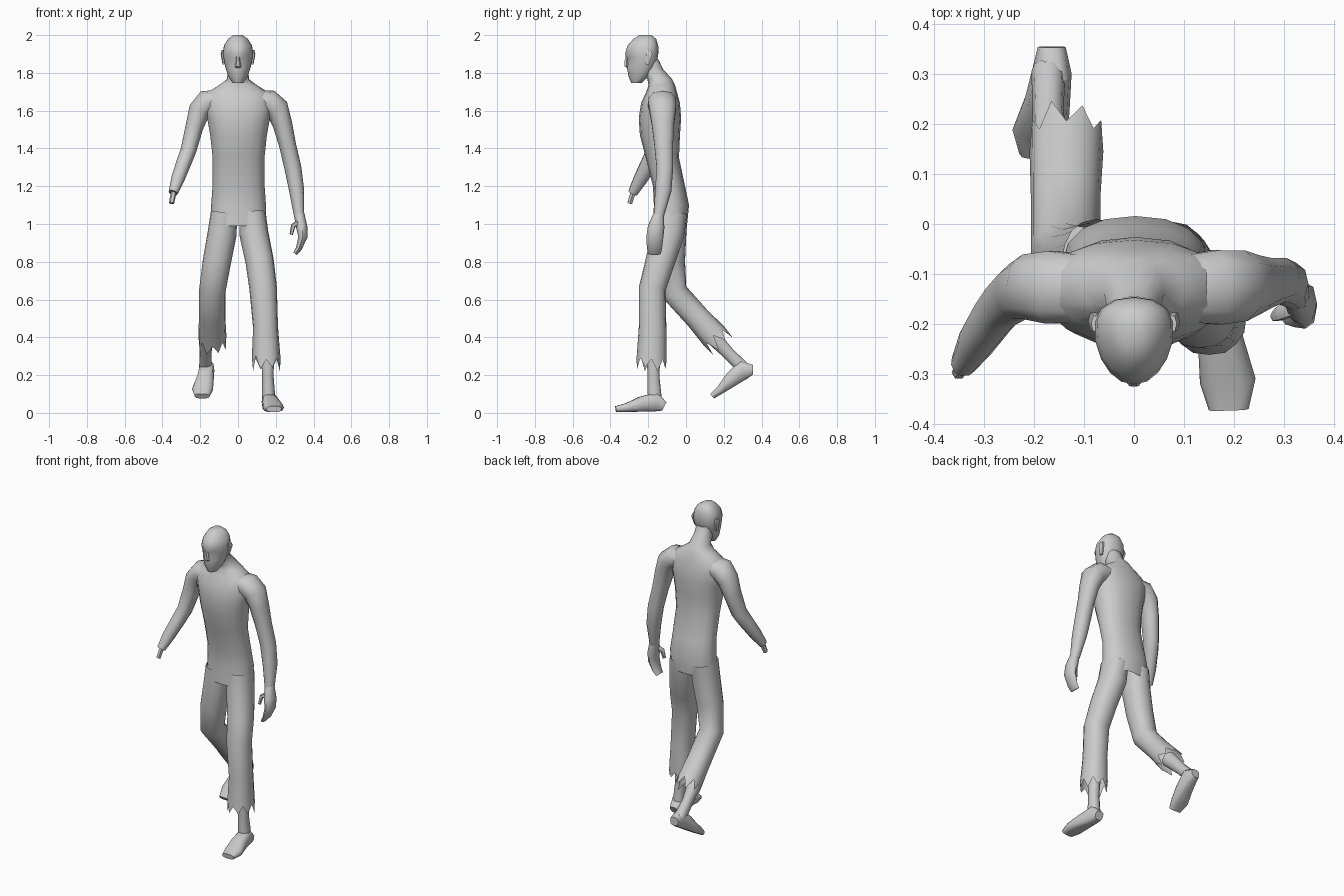
import bpy, bmesh, math, random
from mathutils import Vector, Matrix
random.seed(4)

X, Y, Z = Vector((1, 0, 0)), Vector((0, 1, 0)), Vector((0, 0, 1))


def loft(name, secs, n=12, ref=X, flat=False, power=0.9, taper=0.0, caps=(False, False),
         jag=0.0, mat=None, tweak=None):
    """Skin rings (x, y, z, half width, half depth) placed along a path."""
    bm = bmesh.new()
    pts = [Vector(s[:3]) for s in secs]
    rings = []
    for i, s in enumerate(secs):
        t = Vector((0, 0, -1))
        if not flat:
            a = (pts[i] - pts[i - 1]).normalized() if i else Vector()
            b = (pts[i + 1] - pts[i]).normalized() if i < len(pts) - 1 else Vector()
            t = (a + b).normalized()
        if flat:
            u, v = X, Y
        elif ref is X:
            u = (X - t * X.dot(t)).normalized()
            v = t.cross(u)
        else:
            v = (Y - t * Y.dot(t)).normalized()
            u = v.cross(t)
        ring = []
        for k in range(n):
            an = 2 * math.pi * k / n
            c, d = math.cos(an), math.sin(an)
            c = math.copysign(abs(c) ** power, c)
            d = math.copysign(abs(d) ** power, d)
            p = pts[i] + u * (c * s[3] * (1 + taper * d)) + v * (d * s[4])
            if jag and i == len(secs) - 1:
                p += t * ((1 if k % 2 else -1) * jag * random.uniform(0.5, 1.2))
            if tweak:
                p = tweak(p)
            ring.append(bm.verts.new(p))
        rings.append(ring)
    for r0, r1 in zip(rings, rings[1:]):
        for k in range(n):
            j = (k + 1) % n
            bm.faces.new((r0[k], r0[j], r1[j], r1[k]))
    if caps[0]:
        bm.faces.new(rings[0])
    if caps[1]:
        bm.faces.new(rings[-1])
    if mat:
        bm.transform(mat)
    bmesh.ops.recalc_face_normals(bm, faces=bm.faces)
    me = bpy.data.meshes.new(name)
    bm.to_mesh(me)
    bm.free()
    ob = bpy.data.objects.new(name, me)
    bpy.context.collection.objects.link(ob)
    bpy.ops.object.select_all(action='DESELECT')
    ob.select_set(True)
    bpy.context.view_layer.objects.active = ob
    bpy.ops.object.shade_smooth_by_angle(angle=math.radians(50))
    return ob


# Torso and neck
loft("torso", [
    (0.003, -0.085, 0.99, .148, .090), (0.003, -0.077, 1.10, .145, .093),
    (0.003, -0.090, 1.20, .138, .085), (0.003, -0.125, 1.35, .137, .088),
    (0.003, -0.138, 1.47, .150, .106), (0.003, -0.138, 1.56, .166, .112),
    (0, -0.135, 1.64, .185, .103), (0, -0.130, 1.695, .165, .083),
    (0, -0.128, 1.735, .100, .070), (0, -0.138, 1.765, .060, .066),
    (0, -0.180, 1.82, .052, .058), (0, -0.200, 1.87, .050, .055)],
    n=16, flat=True)


# Head with sunken eye sockets
def sockets(p):
    d = Vector((abs(p.x) - .03, 0, p.z - 1.88)).length
    if p.y < -0.26 and d < 0.025:
        p = p + Y * 0.014
    return p


loft("head", [
    (0, -0.262, 1.747, .028, .028), (0, -0.252, 1.78, .050, .052),
    (0, -0.238, 1.83, .066, .075), (0, -0.234, 1.88, .076, .084),
    (0, -0.234, 1.905, .078, .088), (0, -0.228, 1.945, .073, .081),
    (0, -0.218, 1.98, .052, .060), (0, -0.215, 2.0, .024, .032)],
    n=16, flat=True, taper=0.22, caps=(True, True), tweak=sockets)
loft("nose", [(0, -0.308, 1.90, .008, .008), (0, -0.315, 1.865, .011, .012),
              (0, -0.314, 1.835, .018, .012), (0, -0.305, 1.825, .012, .006)],
     n=6, flat=True, caps=(True, True))
for s, side in ((-1, "left"), (1, "right")):
    loft(side + "_ear", [(s * .076, -0.20, 1.92, .010, .018), (s * .082, -0.195, 1.90, .010, .020),
                         (s * .074, -0.205, 1.845, .008, .012)],
         n=6, flat=True, caps=(True, True))

# Whole arm, hanging at the side
loft("right_arm", [
    (.10, -.130, 1.655, .055, .070), (.165, -.127, 1.645, .066, .078),
    (.207, -.124, 1.61, .064, .074), (.235, -.122, 1.53, .052, .062),
    (.262, -.118, 1.42, .045, .052), (.290, -.112, 1.30, .045, .046),
    (.310, -.120, 1.18, .040, .045), (.324, -.145, 1.04, .027, .028)],
    n=10, ref=Y)
loft("right_hand", [
    (.324, -.145, 1.05, .028, .028), (.337, -.158, .985, .030, .044),
    (.343, -.165, .93, .024, .045), (.322, -.167, .87, .016, .040),
    (.303, -.167, .842, .011, .034)],
    n=8, ref=Y, caps=(False, True))
loft("thumb", [(.325, -.165, 1.01, .015, .018), (.292, -.180, .99, .013, .015),
               (.282, -.185, .945, .009, .011)], n=6, ref=Y, caps=(False, True))

# Severed arm, reaching forward, with bone stub
loft("left_arm", [
    (-.10, -.130, 1.655, .055, .070), (-.165, -.127, 1.645, .066, .076),
    (-.205, -.126, 1.60, .058, .068), (-.232, -.135, 1.51, .047, .058),
    (-.262, -.160, 1.39, .042, .050), (-.285, -.190, 1.33, .040, .046),
    (-.318, -.240, 1.24, .036, .038), (-.343, -.282, 1.165, .025, .026)],
    n=10, ref=Y, caps=(False, True))
loft("arm_bone", [(-.338, -.275, 1.18, .015, .016), (-.352, -.298, 1.11, .014, .014)],
     n=6, ref=Y, caps=(False, True))

# Torn trouser legs
loft("right_trouser_leg", [
    (.076, -.083, 1.06, .070, .088), (.084, -.095, .95, .077, .086),
    (.115, -.137, .80, .075, .078), (.133, -.178, .66, .073, .071),
    (.146, -.177, .45, .066, .073), (.150, -.183, .26, .076, .080)],
    n=16, jag=0.036)
loft("left_trouser_leg", [
    (-.074, -.080, 1.06, .070, .090), (-.084, -.083, .95, .077, .085),
    (-.112, -.082, .80, .075, .077), (-.137, -.062, .64, .070, .070),
    (-.137, .060, .505, .070, .066), (-.135, .172, .380, .074, .074)],
    n=16, jag=0.036)

# Bare shins
loft("right_shin", [(.155, -.172, .42, .042, .048), (.158, -.172, .20, .030, .032),
                    (.163, -.165, .06, .036, .040)], n=10)
loft("left_shin", [(-.165, .115, .43, .042, .046), (-.172, .225, .315, .031, .034),
                   (-.172, .305, .235, .034, .036)], n=10)

# Feet: one planted, the other pushed off behind
foot = [(.165, -.115, .034, .028, .026), (.165, -.16, .058, .040, .053),
        (.174, -.235, .047, .046, .042), (.188, -.315, .028, .056, .024),
        (.190, -.372, .020, .040, .016)]
loft("right_foot", foot, n=10, power=0.7, caps=(True, True))
push_off = (Matrix.Translation((0, .372, .20)) @ Matrix.Rotation(math.radians(30), 4, 'X')
            @ Matrix.Diagonal((-1, 1, 1, 1)) @ Matrix.Translation((0, .115, 0)))
loft("left_foot", foot, n=10, power=0.7, caps=(True, True), mat=push_off)
